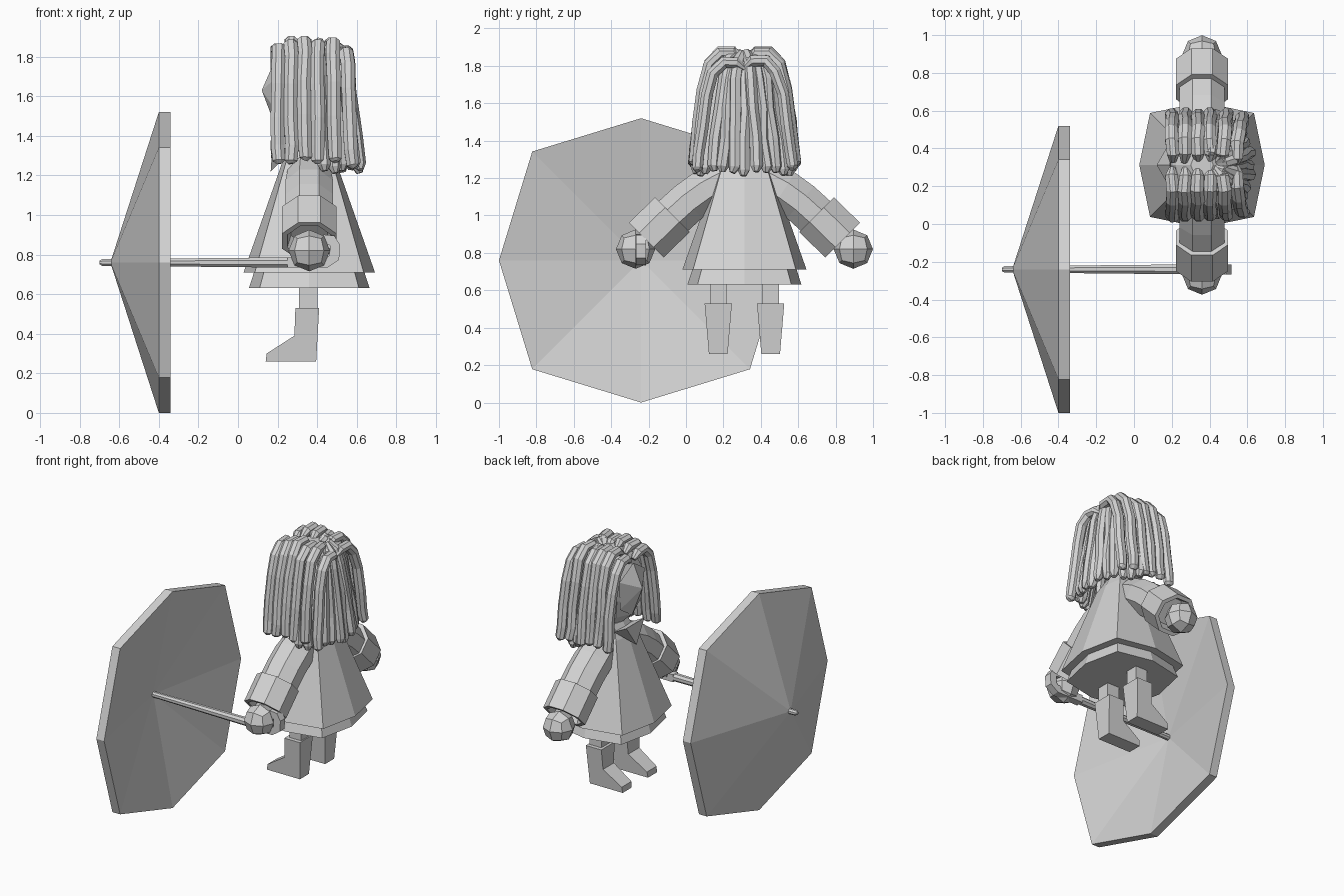
import bpy, bmesh, math, random
from mathutils import Vector

if "Cube" in bpy.data.objects:
    bpy.data.objects.remove(bpy.data.objects["Cube"])

random.seed(4)
CX, CY = 0.36, 0.3125            # centre of the figure, which faces -x

grey = bpy.data.materials.new("plain_grey")
grey.diffuse_color = (0.65, 0.65, 0.65, 1)
grey.use_nodes = True
grey.node_tree.nodes["Principled BSDF"].inputs["Base Color"].default_value = grey.diffuse_color


def finish(name, bm):
    bmesh.ops.recalc_face_normals(bm, faces=bm.faces)
    me = bpy.data.meshes.new(name)
    bm.to_mesh(me)
    bm.free()
    me.materials.append(grey)
    ob = bpy.data.objects.new(name, me)
    bpy.context.collection.objects.link(ob)
    return ob


def loft(name, rings):
    """Skin a list of rings; a ring of one point becomes a tip."""
    bm = bmesh.new()
    vs = [[bm.verts.new(p) for p in r] for r in rings]
    for a, b in zip(vs, vs[1:]):
        n = max(len(a), len(b))
        for i in range(n):
            j = (i + 1) % n
            if len(a) == 1:
                bm.faces.new((a[0], b[i], b[j]))
            elif len(b) == 1:
                bm.faces.new((a[i], a[j], b[0]))
            else:
                bm.faces.new((a[i], a[j], b[j], b[i]))
    for end in (vs[0], vs[-1]):
        if len(end) > 2:
            bm.faces.new(end)
    return finish(name, bm)


def octagon(axis_r, diag_r):
    """Eight 2D points with corners on the axes and the diagonals."""
    return [((diag_r if i % 2 else axis_r) * math.cos(i * math.pi / 4),
             (diag_r if i % 2 else axis_r) * math.sin(i * math.pi / 4)) for i in range(8)]


def level(z, axis_r, diag_r, x=CX):
    return [(x + u, CY + v, z) for u, v in octagon(axis_r, diag_r)]


def section(c, d, side, ru, rv, n=8, turn=0.5):
    """Ring of n points round c, square to direction d."""
    d = Vector(d).normalized()
    u = Vector(side)
    u = (u - d * u.dot(d)).normalized()
    v = d.cross(u)
    return [Vector(c) + u * ru * math.cos((i + turn) * math.tau / n)
            + v * rv * math.sin((i + turn) * math.tau / n) for i in range(n)]


def tube(name, pts, radii, side, n=6, turn=0.5, flat=1.0):
    pts = [Vector(p) for p in pts]
    rings = []
    for i, p in enumerate(pts):
        d = pts[min(i + 1, len(pts) - 1)] - pts[max(i - 1, 0)]
        rings.append(section(p, d, side, radii[i], radii[i] * flat, n, turn))
    return loft(name, rings)


# parasol canopy: shallow shell with a straight rim
PY, PZ = -0.24, 0.76


def rim(x, k=1.0):
    return [(x, PY + u * k, PZ + v * k) for u, v in octagon(0.76, 0.823)]


loft("parasol_canopy", [[(-0.645, PY, PZ)], rim(-0.40), rim(-0.34), [(-0.49, PY, PZ)]])

# parasol pole with a hooked handle
tube("parasol_pole", [(-0.70, PY, PZ), (-0.685, PY, PZ), (-0.4, PY, PZ), (0.25, PY, PZ)],
     [0.010, 0.019, 0.021, 0.028], (0, 1, 0), 8)
tube("parasol_handle", [(0.25, PY, PZ), (0.45, PY, PZ), (0.487, PY, 0.785), (0.49, PY, 0.845),
                        (0.475, PY, 0.872), (0.43, PY, 0.875)],
     [0.037] * 6, (0, 1, 0), 4)

# dress: coat over a slightly narrower underskirt
loft("coat", [level(1.36, 0.09, 0.10), level(1.27, 0.135, 0.165), level(0.71, 0.332, 0.389)])
loft("underskirt", [level(0.80, 0.25, 0.29), level(0.63, 0.305, 0.355)])

# neck, head, face wedge and pointed collar
loft("neck", [level(1.25, 0.08, 0.08), level(1.45, 0.08, 0.08)])
loft("head", [level(1.36, 0.09, 0.09), level(1.43, 0.16, 0.16), level(1.56, 0.19, 0.2),
              level(1.70, 0.19, 0.2), level(1.80, 0.14, 0.15), level(1.86, 0.06, 0.06)])
loft("face", [[(0.12, CY, 1.63)],
              [(0.19, CY, 1.79), (0.20, CY + 0.14, 1.70), (0.21, CY + 0.12, 1.50),
               (0.20, CY, 1.42), (0.21, CY - 0.12, 1.50), (0.20, CY - 0.14, 1.70)]])
loft("collar", [[(0.165, CY, 1.22)],
                [(0.175, CY - 0.10, 1.37), (0.175, CY + 0.10, 1.37),
                 (0.27, CY + 0.10, 1.32), (0.27, CY - 0.10, 1.32)]])

for s, label in ((-1, "right"), (1, "left")):
    def at(d, z, x=CX):
        return (x, CY + s * d, z)

    # sleeve
    arm = [at(0.08, 1.21), at(0.21, 1.135), at(0.30, 1.07), at(0.41, 0.97)]
    tube(label + "_sleeve", arm, [0.115, 0.13, 0.13, 0.13], (1, 0, 0), 8, 0.5, 0.93)

    # turned cuff with a hollow end
    d = (0, s, -1)
    cuff = [(0.385, 1.005, 0.10), (0.385, 1.005, 0.148), (0.525, 0.868, 0.148),
            (0.525, 0.868, 0.12), (0.47, 0.923, 0.10)]
    loft(label + "_cuff", [section(at(a, z), d, (1, 0, 0), r, r * 0.96) for a, z, r in cuff])

    # faceted hand
    bm = bmesh.new()
    bmesh.ops.create_cube(bm, size=2)
    bmesh.ops.subdivide_edges(bm, edges=bm.edges[:], cuts=1, use_grid_fill=True)
    for v in bm.verts:
        v.co = Vector(at(0.582, 0.82)) + v.co.normalized() * 0.105
    finish(label + "_hand", bm)

    # leg and boot
    y = CY + s * 0.14
    loft(label + "_leg", [[(0.355 + a * 0.046, y + b * 0.045, z) for a, b in
                           ((-1, -1), (1, -1), (1, 1), (-1, 1))] for z in (0.45, 0.72)])
    boot = [(0.29, 0.53), (0.41, 0.53), (0.395, 0.26), (0.14, 0.26), (0.145, 0.30), (0.285, 0.39)]
    loft(label + "_boot", [[(x, y + t * (0.05 + (z - 0.26) * 0.085), z) for x, z in boot]
                           for t in (-1, 1)])

    # side hair locks, falling from the parting
    fall = [(0.02, 1.835), (0.06, 1.868), (0.13, 1.868), (0.185, 1.81), (0.222, 1.67),
            (0.245, 1.50), (0.262, 1.36), (0.272, 1.285), (0.272, 1.27)]
    width = [0.018, 0.036, 0.038, 0.038, 0.037, 0.038, 0.037, 0.034, 0.016]
    for i in range(6):
        x, drop = 0.203 + i * 0.067, random.uniform(-0.015, 0.01) - 0.008 * max(0, i - 3)
        pts = []
        for k, (a, z) in enumerate(fall):
            lean = max(0, i - 3) * 0.012 * k / 4
            top = 0.0 if 0 < i < 5 else -0.02
            pts.append(at(a - (0.018 if i == 5 else 0) + random.uniform(-0.004, 0.004),
                          z + drop + (top if k < 4 else 0),
                          x + lean + random.uniform(-0.005, 0.005)))
        tube(f"{label}_side_lock_{i + 1}", pts, width, (1, 0, 0), 8, 0.5, 0.9)

# back hair locks, fanned round the crown: (reach in x, reach in y, height)
fan = [(0.05, 0.02, 1.82), (0.09, 0.07, 1.85), (0.125, 0.13, 1.82), (0.155, 0.175, 1.72),
       (0.18, 0.21, 1.56), (0.20, 0.235, 1.40), (0.222, 0.262, 1.25), (0.226, 0.265, 1.22)]
width = [0.015, 0.028, 0.033, 0.034, 0.035, 0.035, 0.034, 0.016]
COUNT = 13
for i in range(COUNT):
    t = math.radians(-78 + 156 * i / (COUNT - 1))
    drop = random.uniform(-0.01, 0.02)
    bump = 0.012 if i % 2 else -0.006
    pts = [(0.39 + (rx + bump * 0.7) * math.cos(t) + random.uniform(-0.004, 0.004),
            CY + ry * math.sin(t) + random.uniform(-0.008, 0.008), z + drop)
           for rx, ry, z in fan]
    tube(f"back_lock_{i + 1}", pts, width, (-math.sin(t), math.cos(t), 0), 7, 0.5, 1.0)
